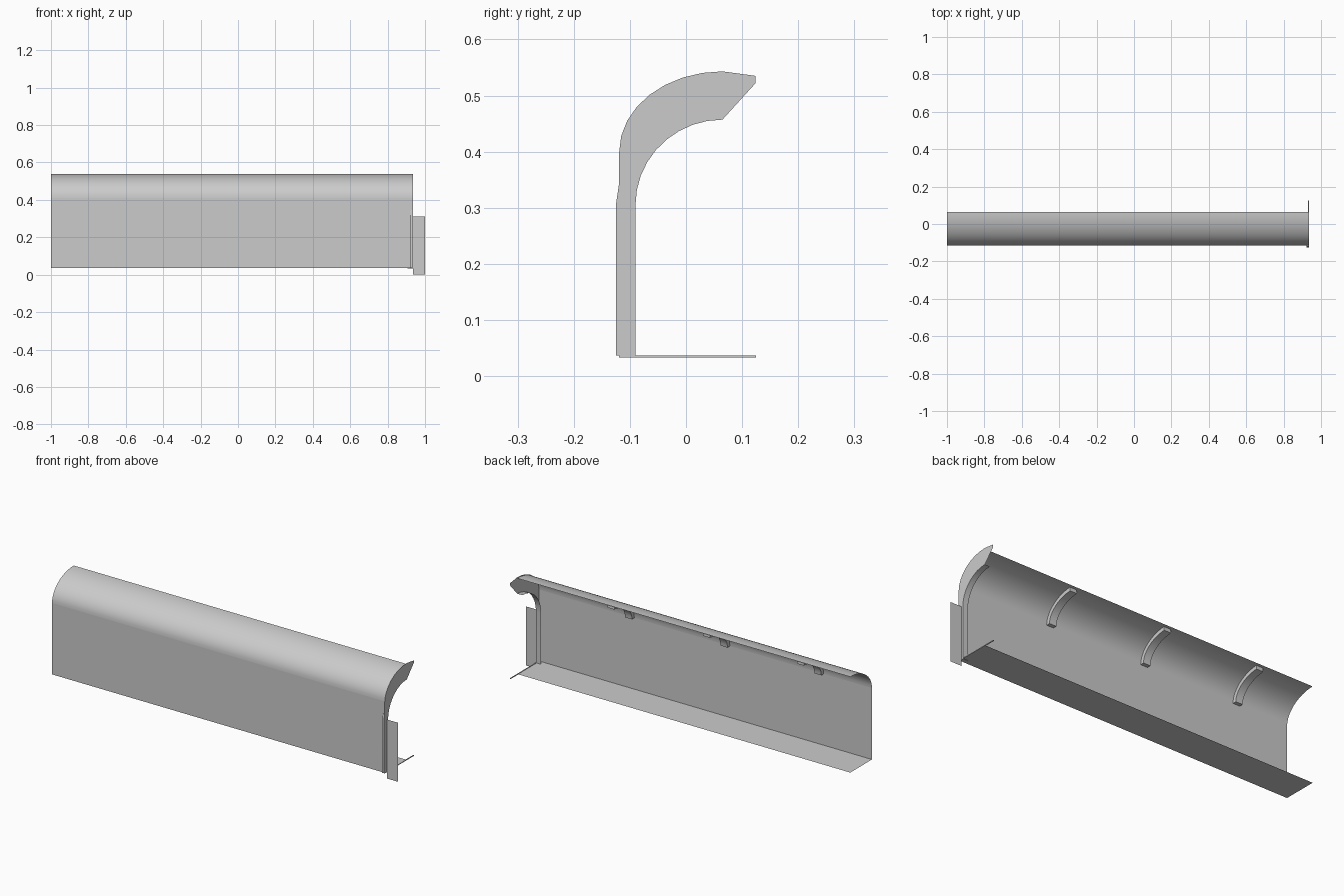
import bpy, math

if "Cube" in bpy.data.objects:
    bpy.data.objects.remove(bpy.data.objects["Cube"])


def grid(name, rows, closed=False, smooth=True):
    """Skin a list of equally long point rows; closed rows get capped ends."""
    n = len(rows[0])
    verts = [p for r in rows for p in r]
    faces = []
    for i in range(len(rows) - 1):
        for j in range(n if closed else n - 1):
            k = (j + 1) % n
            faces.append((i * n + j, i * n + k, (i + 1) * n + k, (i + 1) * n + j))
    if closed:
        faces.append(tuple(reversed(range(n))))
        faces.append(tuple((len(rows) - 1) * n + j for j in range(n)))
    me = bpy.data.meshes.new(name)
    me.from_pydata(verts, [], faces)
    ob = bpy.data.objects.new(name, me)
    bpy.context.collection.objects.link(ob)
    bpy.ops.object.select_all(action='DESELECT')
    ob.select_set(True)
    bpy.context.view_layer.objects.active = ob
    if smooth:
        bpy.ops.object.shade_smooth_by_angle(angle=math.radians(35))
    return ob


def strip(name, profile, x0, x1):
    """Extrude a (y, z) profile along x as a single sheet."""
    return grid(name, [[(x1, y, z) for y, z in profile],
                       [(x0, y, z) for y, z in profile]])


def box(name, x0, x1, y0, y1, z0, z1):
    return grid(name, [[(x0, y0, z), (x1, y0, z), (x1, y1, z), (x0, y1, z)]
                       for z in (z0, z1)], closed=True, smooth=False)


def arc(a, b, cz, n, start=0, end=90, cy=0.065):
    """Elliptic quarter from the wall up to the top edge."""
    ts = [math.radians(start + (end - start) * i / n) for i in range(n + 1)]
    return [(cy - a * math.cos(t), cz + b * math.sin(t)) for t in ts]


LEFT, RIGHT, FLOOR = -1.0, 0.935, 0.035

# wall, curved hood and floor
strip("wall_panel", [(-0.115, FLOOR), (-0.115, 0.41)], LEFT, RIGHT)
strip("curved_hood", arc(0.18, 0.128, 0.41, 16), LEFT, RIGHT)
strip("floor_panel", [(0.065, FLOOR), (-0.115, FLOOR)], LEFT, RIGHT)

# three curved ribs under the hood
for i, x in enumerate((0.40, -0.155, -0.70)):
    outer = arc(0.179, 0.127, 0.41, 12, 0, 85)
    inner = arc(0.159, 0.107, 0.41, 12, 0, 85)
    rows = [[(x - 0.02, *o), (x + 0.02, *o), (x + 0.02, *p), (x - 0.02, *p)]
            for o, p in zip(outer, inner)]
    grid(f"hood_rib_{i + 1}", rows, closed=True)

# end frame: flat post flaring into a fin at the right end
outer = [(-0.119, 0.033), (-0.119, 0.305)] + arc(0.184, 0.143, 0.40, 8) + [(0.124, 0.535)]
inner = [(-0.09, 0.033)] + arc(0.155, 0.152, 0.305, 9) + [(0.124, 0.522)]
grid("end_fin", [[(RIGHT, *p) for p in inner], [(RIGHT, *p) for p in outer]])

# inward flange along the inner edge of the end frame
strip("end_flange", inner[:-1], RIGHT - 0.03, RIGHT)

# outer trim, bottom sill and side flap
trim = [(-0.115, 0.037), (-0.125, 0.037), (-0.125, 0.305), (-0.119, 0.345), (-0.115, 0.345)]
grid("corner_trim", [[(x, *p) for p in trim] for x in (RIGHT - 0.012, RIGHT)], closed=True)
box("bottom_sill", RIGHT - 0.004, RIGHT, -0.119, 0.125, 0.033, 0.037)
grid("side_flap", [[(RIGHT, -0.1, z), (1.0, -0.1, z)] for z in (0.0, 0.31)])
